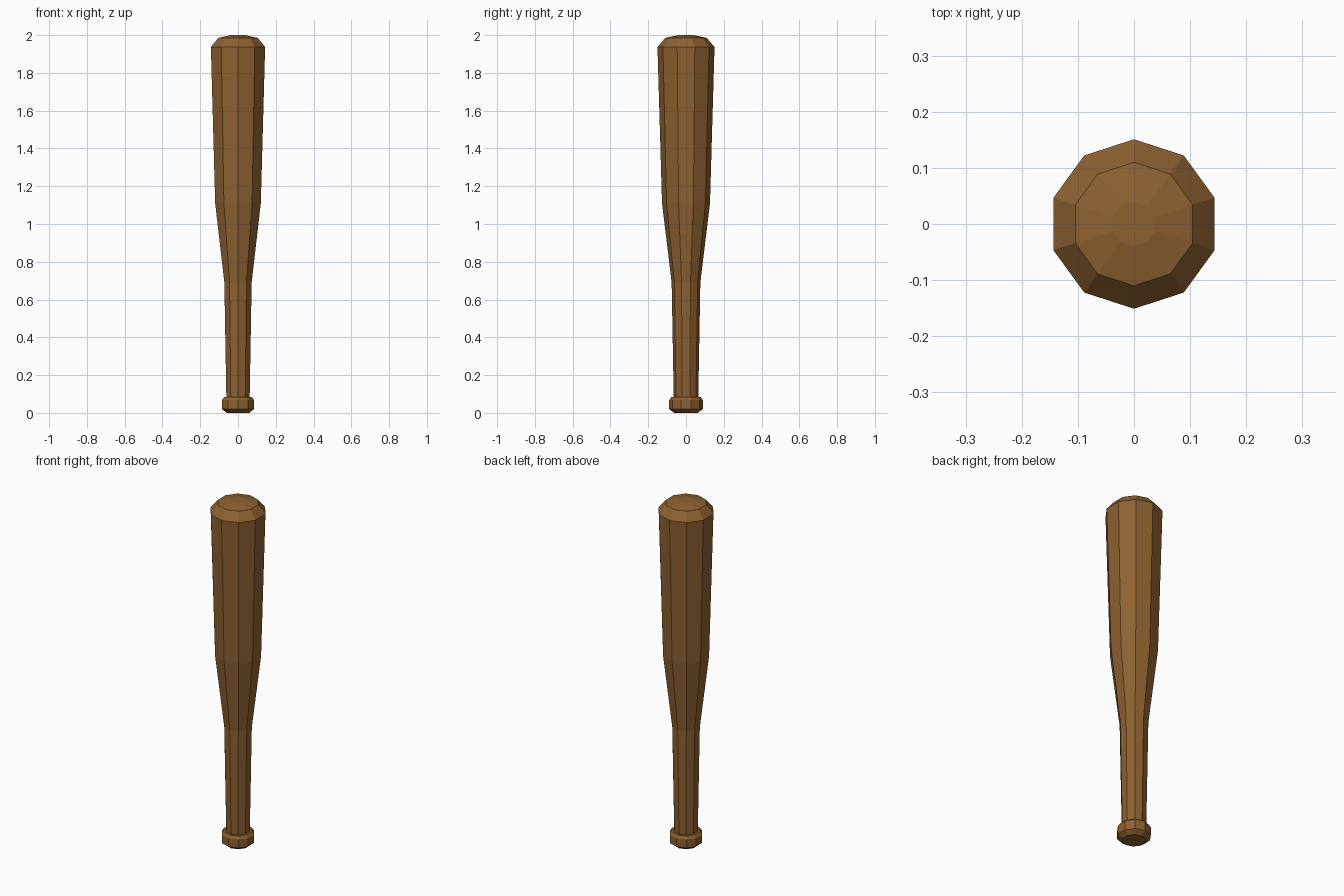
import bpy, bmesh
from math import cos, sin, pi

if "Cube" in bpy.data.objects:
    bpy.data.objects.remove(bpy.data.objects["Cube"])

SIDES = 10

# Profile of the bat, bottom to top: (radius, height)
PROFILE = [
    (0.062, 0.0), (0.089, 0.02), (0.089, 0.068), (0.078, 0.083),  # knob
    (0.065, 0.083), (0.076, 0.69),                                # handle
    (0.127, 1.11), (0.151, 1.937),                                # barrel
    (0.110, 1.985), (0.040, 2.0),                                 # rounded tip
]


def lathe(name, profile, sides):
    """Spin a profile about z into a closed, flat-shaded solid."""
    bm = bmesh.new()
    rings = []
    for r, z in profile:
        angles = [pi / 2 + 2 * pi * i / sides for i in range(sides)]
        rings.append([bm.verts.new((r * cos(a), r * sin(a), z)) for a in angles])
    for low, high in zip(rings, rings[1:]):
        for i in range(sides):
            j = (i + 1) % sides
            bm.faces.new((low[i], low[j], high[j], high[i]))
    bm.faces.new(rings[0][::-1])
    bm.faces.new(rings[-1])
    bmesh.ops.recalc_face_normals(bm, faces=bm.faces)
    mesh = bpy.data.meshes.new(name)
    bm.to_mesh(mesh)
    bm.free()
    obj = bpy.data.objects.new(name, mesh)
    bpy.context.collection.objects.link(obj)
    return obj


# Brown wood
wood = bpy.data.materials.new("wood")
wood.diffuse_color = (0.27, 0.12, 0.03, 1)
wood.use_nodes = True
wood.node_tree.nodes["Principled BSDF"].inputs["Base Color"].default_value = wood.diffuse_color

bat = lathe("bat", PROFILE, SIDES)
bat.data.materials.append(wood)
